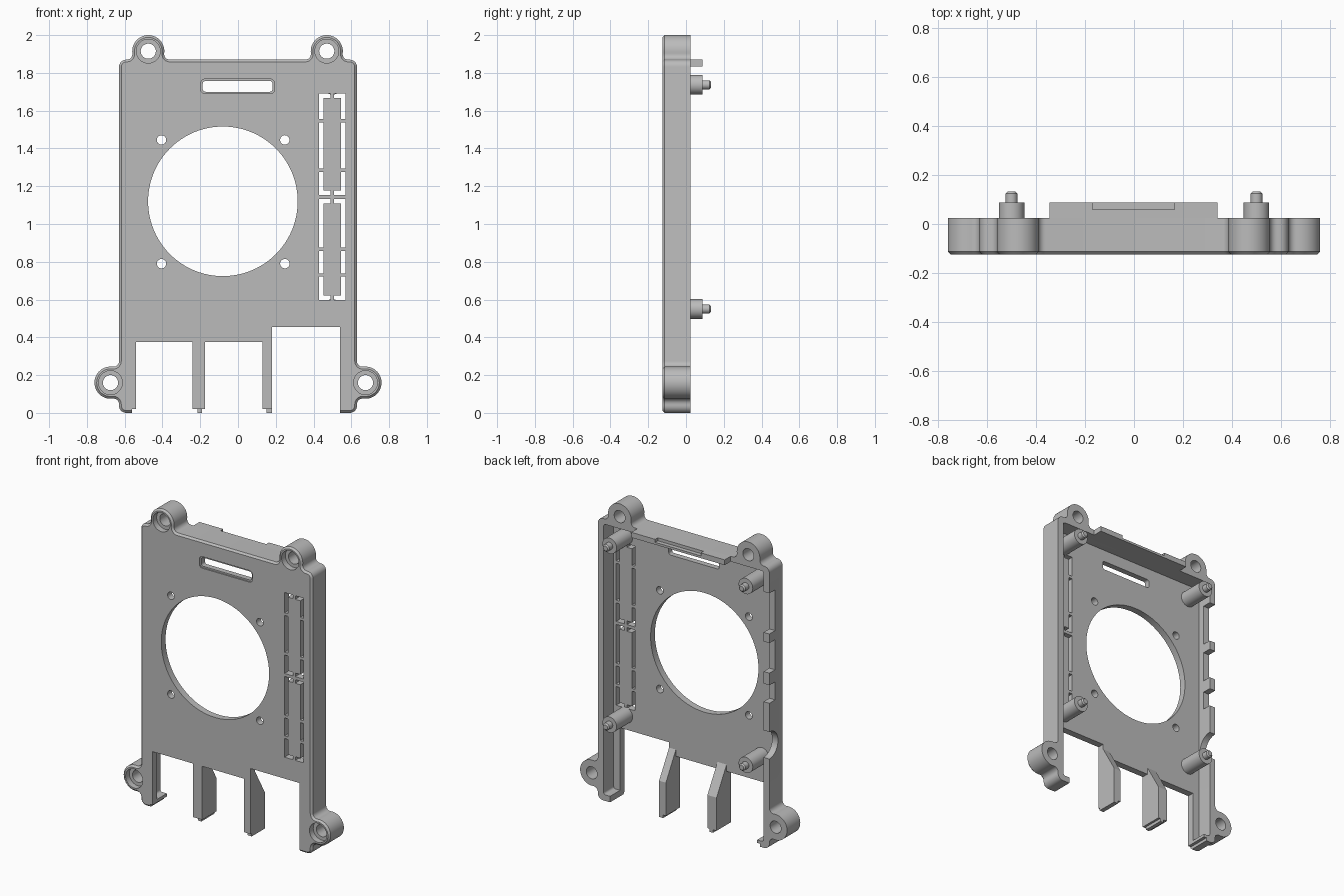
import bpy, bmesh
from math import pi, cos, sin, atan2, sqrt

if "Cube" in bpy.data.objects:
    bpy.data.objects.remove(bpy.data.objects["Cube"], do_unlink=True)

grey = bpy.data.materials.new("mid grey plastic")
grey.use_nodes = True
grey.diffuse_color = (0.5, 0.5, 0.5, 1)
grey.node_tree.nodes["Principled BSDF"].inputs["Base Color"].default_value = (0.5, 0.5, 0.5, 1)

FRONT, BACK, FLOOR = -0.125, 0.025, -0.08
SIDE, TOP = 0.63, 1.87


def arc(u, v, r, a0, a1, n=10):
    steps = [a0 + (a1 - a0) * i / n for i in range(n + 1)]
    return [(u + r * cos(a), v + r * sin(a)) for a in steps]


def circle(u, v, r, n=48):
    return arc(u, v, r, 0, 2 * pi, n)[:-1]


def rect(u0, u1, v0, v1):
    return [(u0, v0), (u1, v0), (u1, v1), (u0, v1)]


def round_rect(u0, u1, v0, v1, r):
    pts = []
    for i, (u, v) in enumerate([(u1 - r, v1 - r), (u0 + r, v1 - r), (u0 + r, v0 + r), (u1 - r, v0 + r)]):
        pts += arc(u, v, r, i * pi / 2, (i + 1) * pi / 2, 6)
    return pts


def prism(name, pts, a, b, axis="y", chamfer=0):
    """Extrude a profile from a to b; the chamfer softens the rim at b."""
    bm = bmesh.new()
    at = (lambda u, v, t: (u, t, v)) if axis == "y" else (lambda u, v, t: (t, u, v))
    end = b - chamfer * (1 if b > a else -1)
    near = [bm.verts.new(at(u, v, a)) for u, v in pts]
    far = [bm.verts.new(at(u, v, end)) for u, v in pts]
    bm.faces.new(near)
    cap = bm.faces.new(far)
    n = len(pts)
    for i in range(n):
        bm.faces.new((near[i], near[(i + 1) % n], far[(i + 1) % n], far[i]))
    bmesh.ops.recalc_face_normals(bm, faces=bm.faces)
    if chamfer:
        bmesh.ops.inset_region(bm, faces=[cap], thickness=chamfer, depth=chamfer)
    me = bpy.data.meshes.new(name)
    bm.to_mesh(me)
    bm.free()
    me.materials.append(grey)
    ob = bpy.data.objects.new(name, me)
    bpy.context.collection.objects.link(ob)
    return ob


def carve(ob, cutters):
    for c in cutters:
        c.hide_render = True
        m = ob.modifiers.new("cut", "BOOLEAN")
        m.operation, m.solver, m.object = "DIFFERENCE", "EXACT", c
    dg = bpy.context.evaluated_depsgraph_get()
    me = bpy.data.meshes.new_from_object(ob.evaluated_get(dg))
    ob.modifiers.clear()
    ob.data = me
    for c in cutters:
        bpy.data.objects.remove(c, do_unlink=True)


# Outline with four filleted screw lugs, walked clockwise
def lug(u, v, du, dv, r=0.085, out=0.045, f=0.03):
    d = sqrt((r + f) ** 2 - (f - out) ** 2)
    a = atan2(out - f, d)
    pts = arc(-d, f, f, -pi / 2, a, 6)
    pts += arc(0, out, r, pi + a, -a, 28)[1:-1]
    pts += arc(d, f, f, pi - a, 1.5 * pi, 6)
    return [(u + t * du - n * dv, v + t * dv + n * du) for t, n in pts]


R = 0.038
outline = arc(-SIDE + R, R, R, 1.5 * pi, pi, 6)
outline += lug(-SIDE, 0.16, 0, 1)
outline += arc(-SIDE + R, TOP - R, R, pi, pi / 2, 6)
outline += lug(-0.475, TOP, 1, 0) + lug(0.47, TOP, 1, 0)
outline += arc(SIDE - R, TOP - R, R, pi / 2, 0, 6)
outline += lug(SIDE, 0.16, 0, -1)
outline += arc(SIDE - R, R, R, 0, -pi / 2, 6)
shell = prism("case_shell", outline, BACK, FRONT, chamfer=0.012)

cuts = []


def through(pts, y0=-0.2, y1=0.2):
    cuts.append(prism("cutter", pts, y0, y1))


# Hollow back and connector openings at the bottom
through(round_rect(-0.587, 0.587, 0.04, 1.835, 0.015), FLOOR)
through(rect(-0.54, 0.2, -0.1, 0.375))
through(rect(0.18, 0.54, -0.1, 0.455))
through(rect(-0.56, -0.5, -0.1, 0.02))

# Lug holes with front counterbores
for u, v in [(-0.475, 1.915), (0.47, 1.915), (-0.675, 0.16), (0.675, 0.16)]:
    through(circle(u, v, 0.04))
    through(circle(u, v, 0.063), -0.2, -0.085)

# Fan opening and its screw holes
through(circle(-0.08, 1.12, 0.396, 96))
for u in (-0.405, 0.248):
    for v in (0.79, 1.445):
        through(circle(u, v, 0.025, 24))

# Cable slot with a stepped rim
through(round_rect(-0.187, 0.183, 1.7, 1.757, 0.015))
through(round_rect(-0.197, 0.193, 1.69, 1.767, 0.022), -0.2, -0.117)

# Two knock-out panels outlined by broken slots
W, GAP = 0.024, 0.009
for z0, z1, breaks in [(1.153, 1.69, (1.285, 1.547)), (0.597, 1.133, (0.73, 0.867))]:
    stops = [z0] + [b + s * GAP for b in breaks for s in (-1, 1)] + [z1]
    for side in (-1, 1):
        outer, inner, mid = [0.499 + side * k for k in (0.07, 0.07 - W, GAP)]
        a, b = sorted((outer, inner))
        through(rect(a, b, stops[2], stops[3]))
        # corner pieces turn the slot round the panel end
        through([(outer, stops[1]), (outer, z0), (mid, z0), (mid, z0 + W),
                 (inner, z0 + W), (inner, stops[1])])
        through([(outer, stops[4]), (outer, z1), (mid, z1), (mid, z1 - W),
                 (inner, z1 - W), (inner, stops[4])])

# Port notches in the rim of one side wall
for z0, z1 in [(1.43, 1.7), (1.17, 1.37), (0.97, 1.09)]:
    cuts.append(prism("cutter", rect(-0.035, 0.1, z0, z1), -0.7, -0.56, "x"))
cuts.append(prism("cutter", circle(BACK, 0.69, 0.09), -0.7, -0.56, "x"))
carve(shell, cuts)

# Fins between the connector openings, each with a narrow foot
fin = [(FRONT, 0.02), (BACK, 0.02), (BACK, 0.24), (FLOOR, 0.42), (FLOOR - 0.01, 0.375), (FRONT, 0.375)]
for name, x0, x1, f0, f1 in [("right", -0.242, -0.175, -0.215, -0.19), ("left", 0.13, 0.18, 0.15, 0.18)]:
    prism(name + "_divider_fin", fin, x0, x1, "x")
    prism(name + "_fin_foot", rect(FRONT + 0.012, BACK, 0, 0.02), f0, f1, "x")

# Locating posts with pins
for side, x in (("right", -0.5), ("left", 0.5)):
    for level, z in (("lower", 0.55), ("upper", 1.737)):
        prism(f"{level}_{side}_post", circle(x, z, 0.052, 40), FLOOR - 0.01, 0.088)
        prism(f"{level}_{side}_pin", circle(x, z, 0.024, 32), 0.08, 0.132, chamfer=0.008)

# Rear tab on the top wall, with a recess in its upper edge
tab = prism("top_rear_tab", rect(-0.345, 0.34, 1.835, TOP), BACK, 0.088)
carve(tab, [prism("cutter", rect(-0.17, 0.165, 1.85, 1.95), 0.06, 0.2)])

# Shading
bpy.ops.object.select_all(action="DESELECT")
for ob in bpy.context.collection.objects:
    if ob.type == "MESH":
        ob.select_set(True)
bpy.context.view_layer.objects.active = shell
bpy.ops.object.shade_smooth_by_angle(angle=pi / 6)
